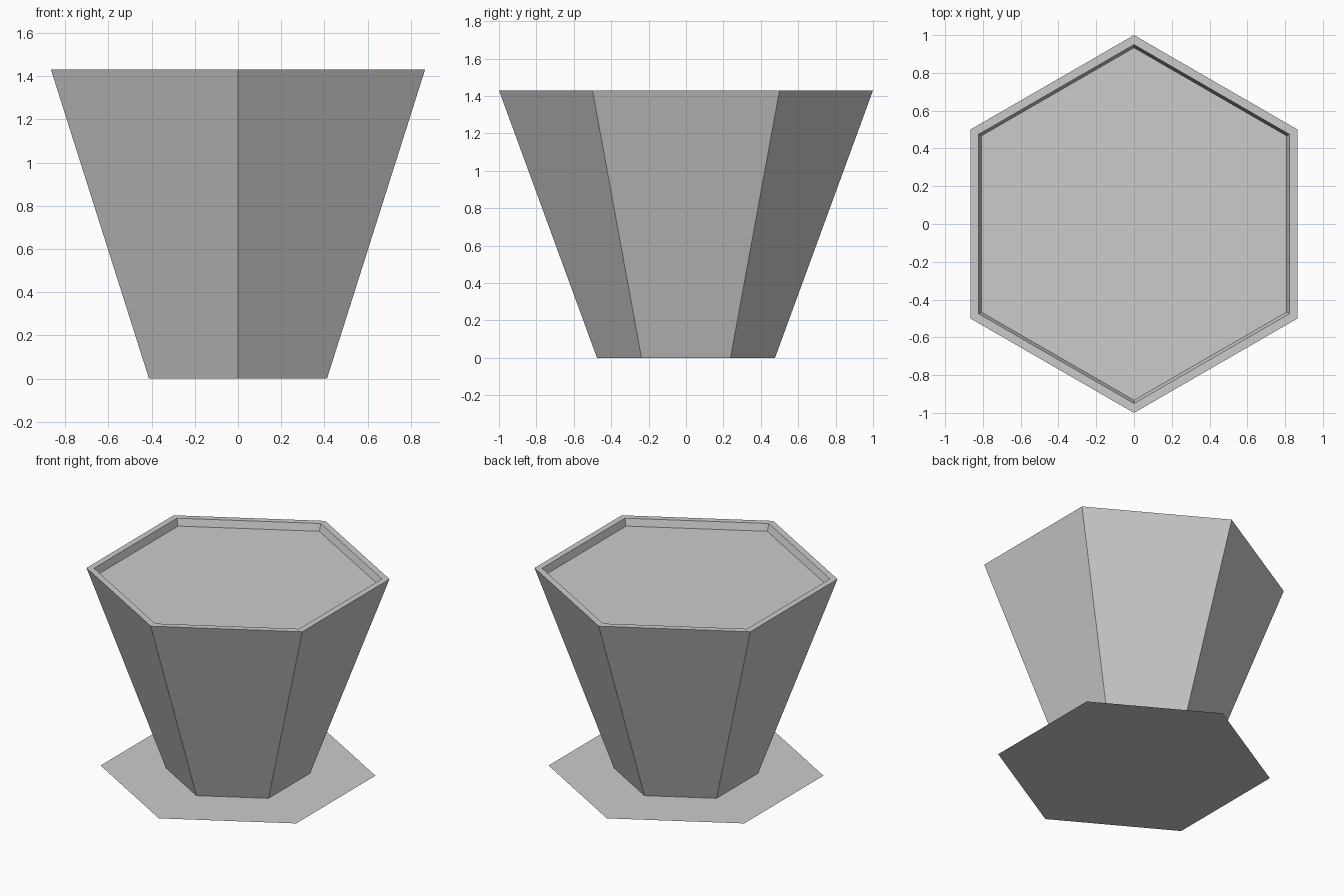
import bpy, bmesh
from math import sin, cos, pi

if "Cube" in bpy.data.objects:
    bpy.data.objects.remove(bpy.data.objects["Cube"])

SIDES = 6


def ring(bm, radius, z):
    # Hexagon with a corner on the +y axis
    return [bm.verts.new((radius * cos(pi / 2 + i * 2 * pi / SIDES),
                          radius * sin(pi / 2 + i * 2 * pi / SIDES), z))
            for i in range(SIDES)]


def hex_part(name, profile, cap_start=False, cap_end=False):
    # Loft hexagon rings along a (radius, z) profile, optionally capped
    bm = bmesh.new()
    rings = [ring(bm, r, z) for r, z in profile]
    for a, b in zip(rings, rings[1:]):
        for i in range(SIDES):
            j = (i + 1) % SIDES
            bm.faces.new((a[i], a[j], b[j], b[i]))
    if cap_start:
        bm.faces.new(rings[0][::-1])
    if cap_end:
        bm.faces.new(rings[-1])
    mesh = bpy.data.meshes.new(name)
    bm.to_mesh(mesh)
    bm.free()
    obj = bpy.data.objects.new(name, mesh)
    bpy.context.collection.objects.link(obj)
    return obj


# Tapered pot: outer wall, flat rim, short inner lip closed by the soil level
hex_part("planter_pot",
         [(0.476, 0.0), (1.0, 1.43), (0.95, 1.43), (0.933, 1.38)],
         cap_end=True)

# Paper-thin saucer sheet lying under the pot, also closing its base
hex_part("saucer", [(0.907, 0.0)], cap_end=True)
